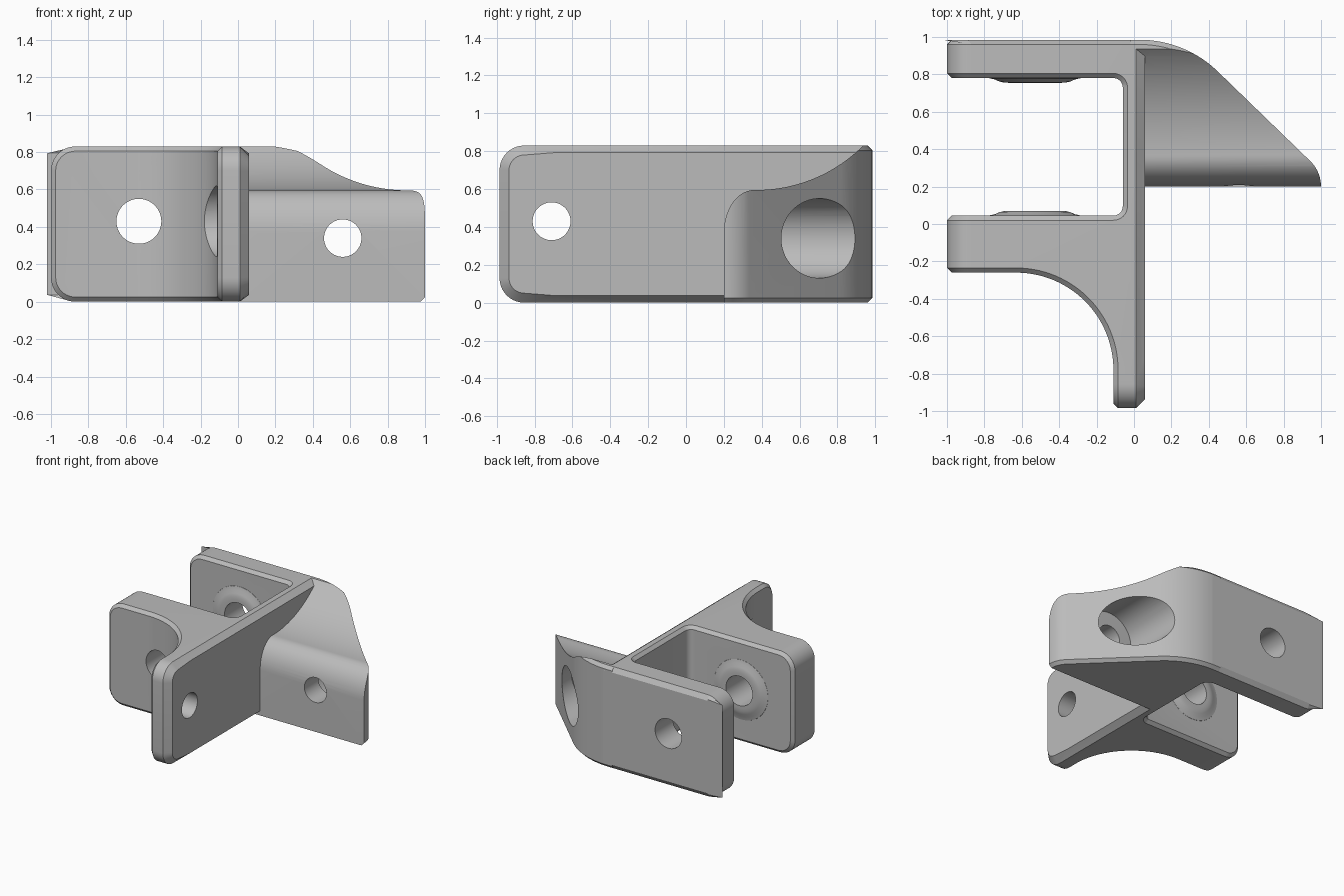
import bpy, bmesh, math
from mathutils import Vector

if "Cube" in bpy.data.objects:
    bpy.data.objects.remove(bpy.data.objects["Cube"])

HEIGHT, FRONT, BACK, RIGHT = 0.83, -0.985, 0.985, 0.06

grey = bpy.data.materials.new("plain_grey")
grey.use_nodes = True
grey.diffuse_color = (0.5, 0.5, 0.5, 1)
grey.node_tree.nodes["Principled BSDF"].inputs["Base Color"].default_value = (0.5, 0.5, 0.5, 1)


def arc(cx, cy, rx, ry, start, end, steps):
    """Points of an elliptical arc, angles in degrees."""
    angles = [math.radians(start + (end - start) * i / steps) for i in range(steps + 1)]
    return [(cx + rx * math.cos(a), cy + ry * math.sin(a)) for a in angles]


def finish(bm, name):
    bmesh.ops.recalc_face_normals(bm, faces=bm.faces[:])
    mesh = bpy.data.meshes.new(name)
    bm.to_mesh(mesh)
    bm.free()
    mesh.materials.append(grey)
    obj = bpy.data.objects.new(name, mesh)
    bpy.context.collection.objects.link(obj)
    return obj


def prism(points, low, high, place):
    """Extrude an outline from low to high; place(a, b, t) gives the 3D point."""
    bm = bmesh.new()
    rings = [[bm.verts.new(place(a, b, t)) for a, b in points] for t in (low, high)]
    count = len(points)
    for i in range(count):
        j = (i + 1) % count
        bm.faces.new((rings[0][i], rings[0][j], rings[1][j], rings[1][i]))
    for ring in rings:
        bm.faces.new(ring)
    bmesh.ops.recalc_face_normals(bm, faces=bm.faces[:])
    return bm


def lathe(name, profile, origin, axis, sides=64):
    """Turned solid with (radius, distance) profile along an axis."""
    bm = bmesh.new()
    turn = Vector(axis).to_track_quat("Z", "Y")
    rings = []
    for r, d in profile:
        ring = arc(0, 0, r, r, 0, 360, sides)[:-1]
        rings.append([bm.verts.new(Vector(origin) + turn @ Vector((x, y, d))) for x, y in ring])
    for a, b in zip(rings, rings[1:]):
        for i in range(sides):
            j = (i + 1) % sides
            bm.faces.new((a[i], a[j], b[j], b[i]))
    bm.faces.new(rings[0])
    bm.faces.new(rings[-1])
    return finish(bm, name)


def apply(obj, mod):
    bpy.context.view_layer.objects.active = obj
    bpy.ops.object.modifier_apply(modifier=mod.name)


def combine(obj, other, operation):
    mod = obj.modifiers.new(operation.lower(), "BOOLEAN")
    mod.operation, mod.object, mod.solver = operation, other, "EXACT"
    apply(obj, mod)
    bpy.data.objects.remove(other)


def chamfer(bm, name, width, weight):
    """Chamfer sharp edges by the weight given for their midpoint."""
    layer = bm.edges.layers.float.new("bevel_weight_edge")
    for e in bm.edges:
        if e.calc_face_angle(0) > 0.6:
            e[layer] = weight((e.verts[0].co + e.verts[1].co) / 2)
    obj = finish(bm, name)
    mod = obj.modifiers.new("chamfer", "BEVEL")
    mod.limit_method, mod.width, mod.segments = "WEIGHT", width, 1
    mod.use_clamp_overlap = False
    apply(obj, mod)
    return obj


# Fork with two arms, spine and concave front fillet
plan = [(-1, BACK), (-1, 0.78)]
plan += arc(-0.11, 0.73, 0.05, 0.05, 90, 0, 8)
plan += arc(-0.11, 0.095, 0.05, 0.05, 0, -90, 8)
plan += [(-1, 0.045), (-1, -0.26)]
plan += arc(-0.63, -0.78, 0.52, 0.52, 90, 0, 28)
plan += [(-0.11, FRONT), (RIGHT, FRONT), (RIGHT, BACK)]
bm = prism(plan, 0, HEIGHT, lambda a, b, t: (a, b, t))

# Round the upper and lower corners of the free ends
ends = []
for e in bm.edges:
    p, q = (v.co for v in e.verts)
    at_end = max(p.x, q.x) < -0.99 or max(p.y, q.y) < FRONT + 0.001
    if at_end and abs(p.z - q.z) < 0.001:
        ends.append(e)
bmesh.ops.bevel(bm, geom=ends, offset=0.13, segments=10, profile=0.5, affect="EDGES")


def fork_weight(mid):
    if mid.x > RIGHT - 0.001:
        on_back = mid.y > BACK - 0.001
        return 0 if on_back else 1
    return 0.5


bracket = chamfer(bm, "bracket", 0.05, fork_weight)

# Side wedge with a curved back and a swept top
plan = [(-0.02, BACK)]
plan += arc(0.03, BACK - 0.6, 0.6, 0.6, 90, 45, 16)
plan += arc(0.81, 0.2, 0.19, 0.19, 45, 0, 10)
plan += [(1, 0.15), (-0.02, 0.15)]
bm = prism(plan, 0, HEIGHT, lambda a, b, t: (a, b, t))
wedge = chamfer(bm, "wedge", 0.025, lambda m: float(
    m.x > 0 and m.y > 0.16 and abs(m.z - HEIGHT / 2) > 0.4))

sweep = [(0.2, -0.1)]
sweep += arc(0.36, 0.37, 0.16, 0.225, 180, 90, 14)
sweep += arc(0.37, 0.595 + 0.8, 0.8, 0.8, 270, 316, 20)
sweep += [(1.1, 0.85), (1.1, -0.1)]
swept = finish(prism(sweep, -0.5, 1.2, lambda a, b, t: (t, a, b)), "sweep_cutter")
combine(wedge, swept, "INTERSECT")
combine(bracket, wedge, "UNION")

# Raised pads on the inner faces of the arms
pad = [(0.25, 0), (0.243, 0.011), (0.215, 0.017), (0.19, 0.028), (0.165, 0.034), (0.14, 0.035)]
for y, direction in ((0.035, 1), (0.79, -1)):
    combine(bracket, lathe("pad", pad, (-0.53, y, 0.43), (0, direction, 0)), "UNION")

# Arm holes, counterbored spine hole and counterbored wedge hole
holes = [
    ([(0.12, 0), (0.12, 1.5)], (-0.53, -0.4, 0.43), (0, 1, 0)),
    ([(0.1, 0), (0.1, 0.312), (0.19, 0.312), (0.19, 0.6)], (0.2, -0.71, 0.43), (-1, 0, 0)),
    ([(0.1, 0), (0.1, 0.28), (0.21, 0.28), (0.21, 1.1)], (0.56, 0.1, 0.34), (0, 1, 0)),
]
for profile, origin, axis in holes:
    combine(bracket, lathe("hole_cutter", profile, origin, axis), "DIFFERENCE")

# Smooth curved faces, keep chamfers crisp
bpy.ops.object.select_all(action="DESELECT")
bracket.select_set(True)
bpy.context.view_layer.objects.active = bracket
bpy.ops.object.shade_smooth_by_angle(angle=math.radians(28))
